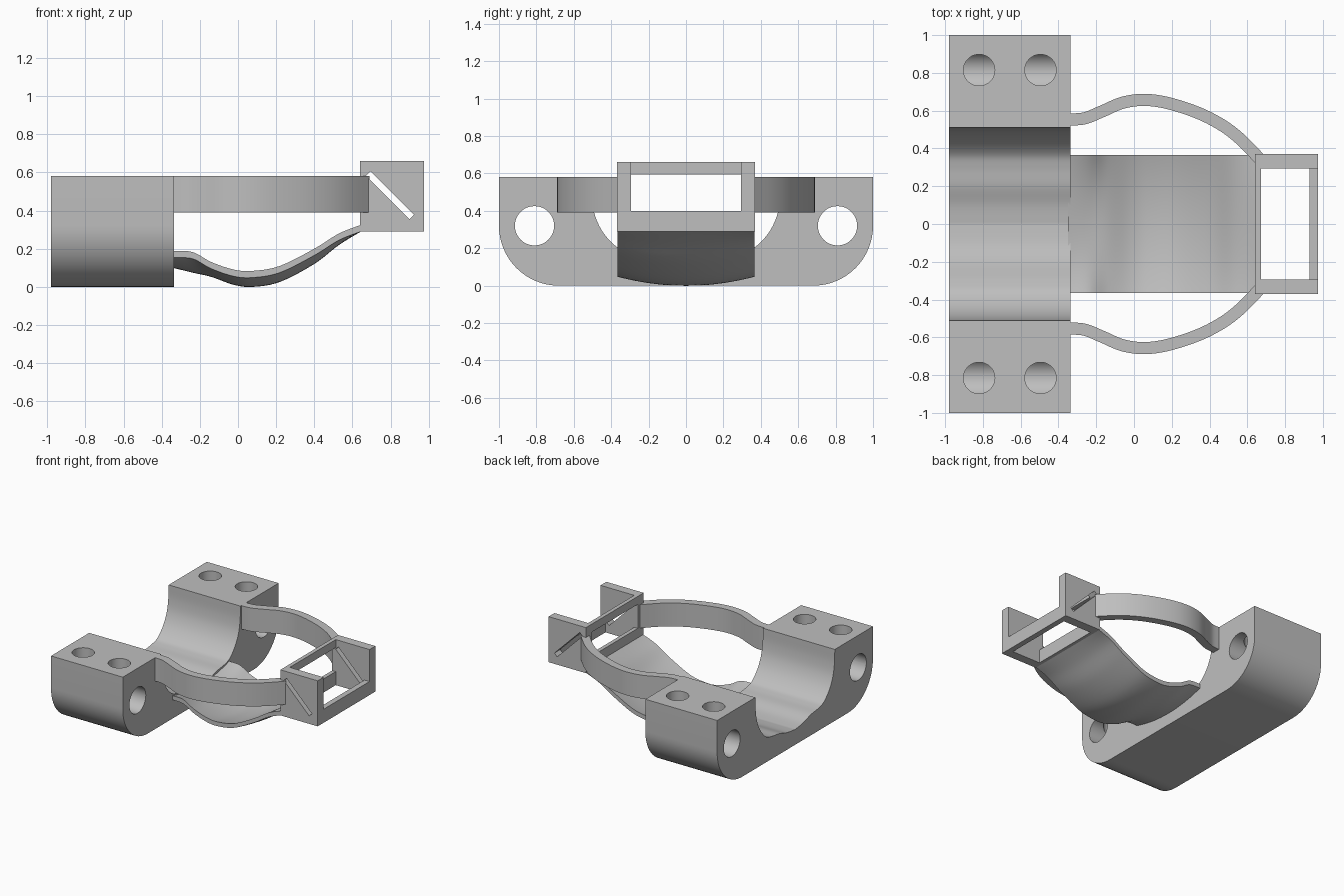
import bpy, bmesh
from math import sin, cos, pi, radians, hypot

if "Cube" in bpy.data.objects:
    bpy.data.objects.remove(bpy.data.objects["Cube"], do_unlink=True)

grey = bpy.data.materials.new("plain_grey")
grey.use_nodes = True
grey.diffuse_color = (0.52, 0.52, 0.52, 1)
for node in grey.node_tree.nodes:
    if node.type == "BSDF_PRINCIPLED":
        node.inputs["Base Color"].default_value = grey.diffuse_color


def spline(points, steps=8):
    """Smooth curve through the points."""
    pts = [points[0]] + list(points) + [points[-1]]
    out = []
    for a, b, c, d in zip(pts, pts[1:], pts[2:], pts[3:]):
        for i in range(steps):
            t = i / steps
            out.append(tuple(
                q + t * (r - p) / 2 + t * t * (p - 2.5 * q + 2 * r - s / 2)
                + t ** 3 * (1.5 * (q - r) + (s - p) / 2)
                for p, q, r, s in zip(a, b, c, d)))
    return out + [tuple(points[-1])]


def loft(name, rings):
    """Closed solid through a row of equal rings."""
    n = len(rings[0])
    verts = [v for ring in rings for v in ring]
    faces = [tuple(range(n)), tuple(range(len(verts) - n, len(verts)))]
    for k in range(len(rings) - 1):
        for i in range(n):
            j = (i + 1) % n
            faces.append((k * n + i, k * n + j, k * n + n + j, k * n + n + i))
    mesh = bpy.data.meshes.new(name)
    mesh.from_pydata(verts, [], faces)
    bm = bmesh.new()
    bm.from_mesh(mesh)
    bmesh.ops.recalc_face_normals(bm, faces=bm.faces)
    bm.to_mesh(mesh)
    bm.free()
    mesh.materials.append(grey)
    obj = bpy.data.objects.new(name, mesh)
    bpy.context.scene.collection.objects.link(obj)
    return obj


def prism(name, profile, axis, low, high):
    place = {"x": lambda a, b, t: (t, a, b),
             "y": lambda a, b, t: (a, t, b),
             "z": lambda a, b, t: (a, b, t)}[axis]
    return loft(name, [[place(a, b, t) for a, b in profile] for t in (low, high)])


def circle(a, b, r, n=48):
    return [(a + r * cos(2 * pi * i / n), b + r * sin(2 * pi * i / n)) for i in range(n)]


def rect(a0, a1, b0, b1):
    return [(a0, b0), (a1, b0), (a1, b1), (a0, b1)]


def cut(obj, cutter):
    cutter.hide_render = True
    mod = obj.modifiers.new("cut", "BOOLEAN")
    mod.operation = "DIFFERENCE"
    mod.solver = "EXACT"
    mod.object = cutter
    bpy.context.view_layer.update()
    graph = bpy.context.evaluated_depsgraph_get()
    mesh = bpy.data.meshes.new_from_object(obj.evaluated_get(graph))
    obj.modifiers.clear()
    obj.data = mesh
    bpy.data.objects.remove(cutter, do_unlink=True)


def smooth(obj):
    bpy.ops.object.select_all(action="DESELECT")
    obj.select_set(True)
    bpy.context.view_layer.objects.active = obj
    bpy.ops.object.shade_smooth_by_angle(angle=radians(30))


# Saddle block: rounded lower corners and a shaped trough
half = spline([(0, .125), (.1, .138), (.2, .168), (.3, .183), (.37, .207),
               (.44, .28), (.485, .37), (.505, .47), (.51, .58)], 6)
half += [(1, .58)]
half += [(.68 + .32 * cos(a), .32 - .32 * sin(a))
         for a in (i * pi / 32 for i in range(17))]
block = prism("saddle_block", half + [(-y, z) for y, z in reversed(half[1:])],
              "x", -.98, -.335)
for side in (-1, 1):
    cut(block, prism("bore", circle(side * .81, .32, .105), "x", -1.2, 0))
    for x in (-.82, -.495):
        cut(block, prism("bolt_hole", circle(x, side * .815, .083), "z", .3, .8))
smooth(block)

# Side arms: bowed flat bars from the block to the end frame
centre = spline([(-.345, .553), (-.26, .56), (-.165, .598), (-.06, .642),
                 (.055, .657), (.18, .64), (.335, .59), (.46, .527),
                 (.56, .452), (.665, .345)], 6)
outer, inner = [], []
for i, (x, y) in enumerate(centre):
    p, q = centre[max(i - 1, 0)], centre[min(i + 1, len(centre) - 1)]
    dx, dy = q[0] - p[0], q[1] - p[1]
    k = .032 / hypot(dx, dy)
    outer.append((x - dy * k, y + dx * k))
    inner.append((x + dy * k, y - dx * k))
for side, label in ((1, "back"), (-1, "front")):
    outline = [(x, side * y) for x, y in outer + inner[::-1]]
    smooth(prism(label + "_side_arm", outline, "z", .39, .58))

# Lower strap: x, height of centre underside, height of upper edge
stations = spline([(-.35, .102, .188), (-.24, .075, .183), (-.14, .052, .13),
                   (-.02, .01, .09), (.08, 0, .084), (.22, .026, .11),
                   (.4, .12, .2), (.53, .22, .28), (.645, .29, .325)], 6)
rows = [i / 12 for i in range(-12, 13)]
rings = []
for x, low, edge in stations:
    top = [(x, .365 * v, low + .035 + (edge - low - .035) * v * v) for v in rows]
    rings.append(top + [(x, y, z - .035) for x, y, z in reversed(top)])
smooth(loft("lower_strap", rings))

# End frame: two slotted cheeks joined by cross bars
for label, y0, y1 in (("back", .295, .37), ("front", -.37, -.295)):
    cheek = prism(label + "_cheek", rect(.64, .975, .29, .66), "y", y0, y1)
    slot = [(.671, .582), (.899, .354), (.923, .378), (.695, .606)]
    cut(cheek, prism("slot", slot, "y", y0 - .1, y1 + .1))
for label, bar in (("inner_lower_bar", rect(.64, .672, .29, .40)),
                   ("inner_upper_bar", rect(.64, .672, .595, .66)),
                   ("outer_lower_bar", rect(.93, .975, .29, .40))):
    prism(label, bar, "y", -.295, .295)
